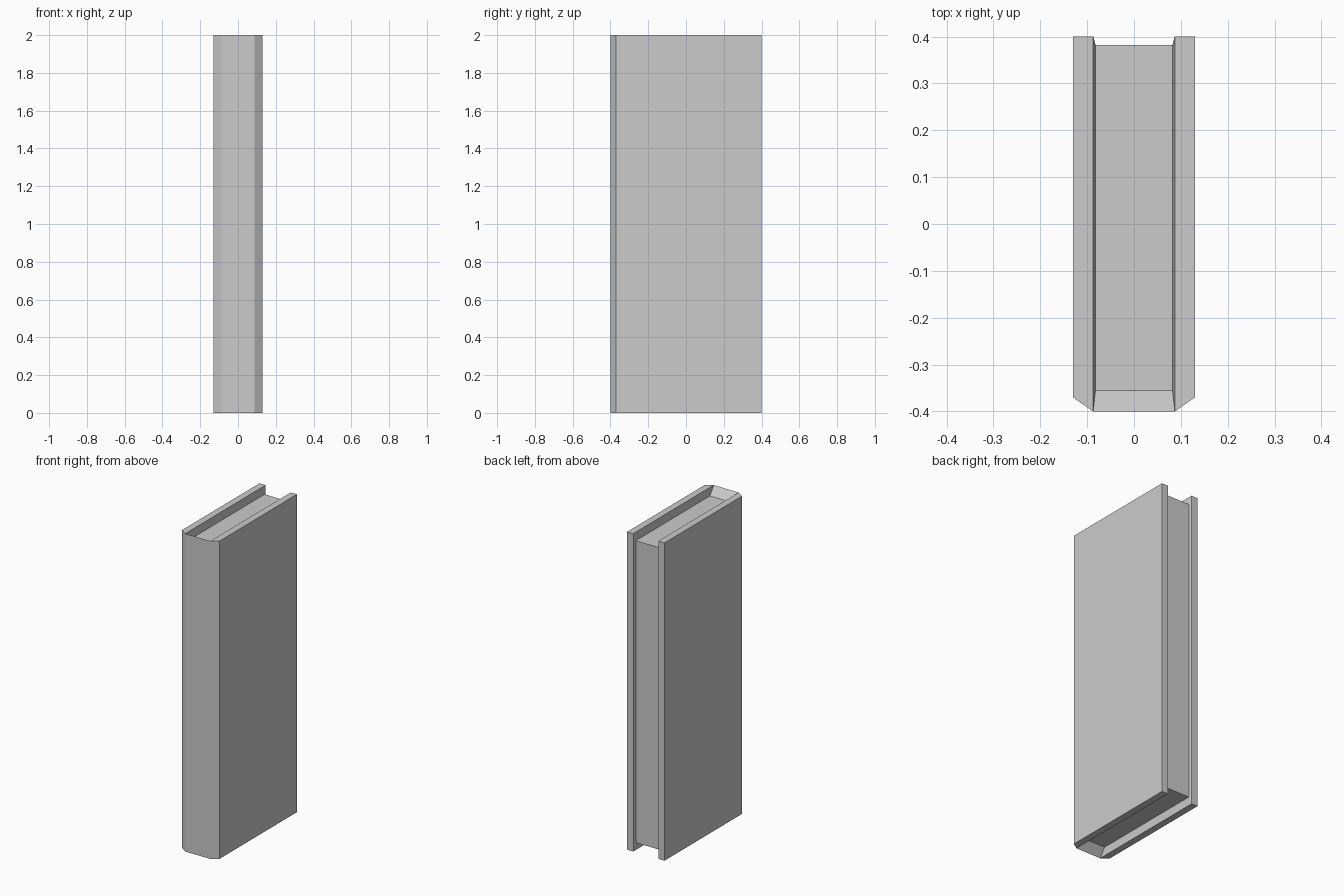
import bpy, bmesh

if "Cube" in bpy.data.objects:
    bpy.data.objects.remove(bpy.data.objects["Cube"])

H = 2.0          # book height
RIM, PAGE = 0.087, 0.082   # half width between covers: at the rim, at the pages

bm = bmesh.new()

# Footprint: left cover, page strip, right cover
xy = [(-0.13, 0.4), (-0.13, -0.37), (-RIM, -0.4), (-RIM, 0.4),
      (RIM, 0.4), (RIM, -0.4), (0.13, -0.37), (0.13, 0.4)]
low = [bm.verts.new((x, y, 0)) for x, y in xy]
top = [bm.verts.new((x, y, H)) for x, y in xy]
strips = [(0, 1, 2, 3), (3, 2, 5, 4), (4, 5, 6, 7)]
caps = []
for ring in (low, top):
    caps.append([bm.faces.new([ring[i] for i in s]) for s in strips])

# Outer walls: sides, chamfers, spine and fore edge
loop = [0, 1, 2, 5, 6, 7, 4, 3]
walls = {}
for a, b in zip(loop, loop[1:] + loop[:1]):
    walls[(a, b)] = bm.faces.new((low[a], low[b], top[b], top[a]))
bmesh.ops.recalc_face_normals(bm, faces=bm.faces)

# Pages: sink the top, bottom and fore-edge strips between the covers
region = [caps[0][1], caps[1][1], walls[(4, 3)]]
result = bmesh.ops.extrude_face_region(bm, geom=region)
old = [f for f in region if f.is_valid]
if old:
    bmesh.ops.delete(bm, geom=old, context='FACES_KEEP_BOUNDARY')
for v in result["geom"]:
    if isinstance(v, bmesh.types.BMVert):
        v.co.x *= PAGE / RIM
        v.co.y = 0.382 if v.co.y > 0 else -0.355
        v.co.z = H - 0.05 if v.co.z > 1 else 0.05
# remove any leftover hidden edges
loose = [e for e in bm.edges if not e.link_faces]
if loose:
    bmesh.ops.delete(bm, geom=loose, context='EDGES')
bmesh.ops.recalc_face_normals(bm, faces=bm.faces)

mesh = bpy.data.meshes.new("book")
bm.to_mesh(mesh)
bm.free()
bpy.context.collection.objects.link(bpy.data.objects.new("book", mesh))
